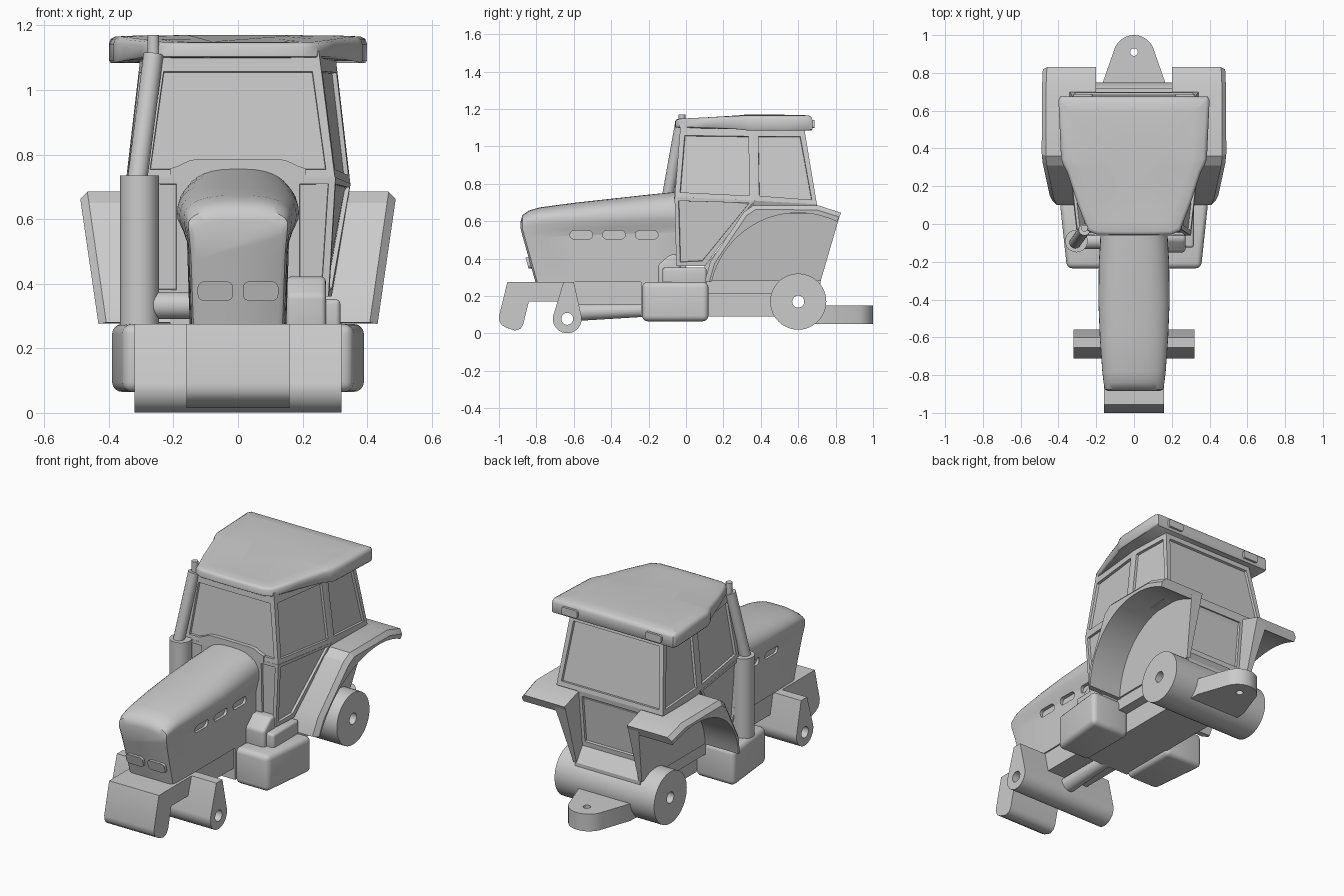
import bpy, bmesh, math
from mathutils import Vector

cube = bpy.data.objects.get("Cube")
if cube:
    bpy.data.objects.remove(cube)

grey = bpy.data.materials.new("plain_grey")
grey.use_nodes = True
grey.diffuse_color = (0.6, 0.6, 0.6, 1)
grey.node_tree.nodes["Principled BSDF"].inputs["Base Color"].default_value = (0.6, 0.6, 0.6, 1)


def loft(name, rings, panels=None, margin=0.03, depth=-0.014, bevel=0, smooth=0):
    """Skin closed rings, cap both ends, and optionally recess chosen faces."""
    bm = bmesh.new()
    rows = [[bm.verts.new(p) for p in ring] for ring in rings]
    n = len(rows[0])
    for a, b in zip(rows, rows[1:]):
        for i in range(n):
            j = (i + 1) % n
            bm.faces.new((a[i], a[j], b[j], b[i]))
    bm.faces.new(rows[0])
    bm.faces.new(rows[-1])
    bmesh.ops.recalc_face_normals(bm, faces=bm.faces)
    if panels:
        bm.normal_update()
        chosen = [f for f in bm.faces if panels(f.calc_center_median(), f.normal)]
        bmesh.ops.inset_individual(bm, faces=chosen, thickness=margin, depth=0)
        bmesh.ops.inset_individual(bm, faces=chosen, thickness=0.002, depth=depth)
    mesh = bpy.data.meshes.new(name)
    bm.to_mesh(mesh)
    bm.free()
    ob = bpy.data.objects.new(name, mesh)
    bpy.context.collection.objects.link(ob)
    mesh.materials.append(grey)
    bpy.context.view_layer.objects.active = ob
    for o in bpy.context.selected_objects:
        o.select_set(False)
    ob.select_set(True)
    if bevel:
        mod = ob.modifiers.new("rounding", 'BEVEL')
        mod.width, mod.segments, mod.limit_method = bevel, 4, 'ANGLE'
        bpy.ops.object.modifier_apply(modifier=mod.name)
    if smooth or bevel:
        bpy.ops.object.shade_smooth_by_angle(angle=math.radians(smooth or 35))
    return ob


def prism(name, pts, axis, lo, hi, **kw):
    """Extrude a 2D outline along x, y or z."""
    def at(p, t):
        return {'x': (t, p[0], p[1]), 'y': (p[0], t, p[1]), 'z': (p[0], p[1], t)}[axis]
    return loft(name, [[at(p, t) for p in pts] for t in (lo, hi)], **kw)


def box(name, x, y, z, **kw):
    return prism(name, [(x[0], y[0]), (x[1], y[0]), (x[1], y[1]), (x[0], y[1])], 'z', *z, **kw)


def arc(cx, cy, r, a0, a1, n):
    steps = [math.radians(a0 + (a1 - a0) * i / n) for i in range(n + 1)]
    return [(cx + r * math.cos(a), cy + r * math.sin(a)) for a in steps]


def circle(cx, cy, r, n=32):
    return arc(cx, cy, r, 0, 360, n)[:-1]


def capsule(cx, cy, w, h, r):
    pts = []
    for sx, sy, a in ((1, 1, 0), (-1, 1, 90), (-1, -1, 180), (1, -1, 270)):
        pts += arc(cx + sx * (w - r), cy + sy * (h - r), r, a, a + 90, 5)
    return pts


def tube(name, p, q, r, r_end=None):
    p, q = Vector(p), Vector(q)
    rot = (q - p).to_track_quat('Z', 'Y')
    rings = [[c + rot @ Vector((u, v, 0)) for u, v in circle(0, 0, k, 24)]
             for c, k in ((p, r), (q, r_end or r))]
    return loft(name, rings, smooth=40)


def cut(ob, cutter):
    mod = ob.modifiers.new("cut", 'BOOLEAN')
    mod.object, mod.solver = cutter, 'EXACT'
    bpy.context.view_layer.objects.active = ob
    bpy.ops.object.modifier_apply(modifier=mod.name)
    bpy.data.objects.remove(cutter)


# Bonnet: sections with a rounded top, a shoulder and a narrower waist
sections = []
for y, top, drop, w, low, lean in (
        (-0.885, 0.595, 0.03, 0.138, 0.132, 1), (-0.875, 0.632, 0.05, 0.154, 0.146, 1),
        (-0.84, 0.657, 0.06, 0.161, 0.152, 0.85), (-0.78, 0.674, 0.07, 0.168, 0.153, 0.6),
        (-0.6, 0.698, 0.085, 0.181, 0.156, 0), (-0.4, 0.72, 0.10, 0.189, 0.158, 0),
        (-0.2, 0.742, 0.115, 0.186, 0.158, 0), (0.0, 0.762, 0.13, 0.174, 0.156, 0)):
    sh = top - drop
    half = [(low - 0.008, 0.275), (low, sh - 0.09), (low + (w - low) * 0.4, sh - 0.055),
            (w * 0.99, sh - 0.02)]
    for i in range(9):
        a = math.radians(90 * i / 9)
        half.append((w * math.cos(a) ** 0.75, sh + drop * math.sin(a) ** 0.9))
    pts = half + [(0, top)] + [(-x, z) for x, z in reversed(half)]
    sections.append([(x, y + max(0, 0.56 - z) * 0.28 * lean, z) for x, z in pts])
bonnet = loft("bonnet", sections, smooth=40)
for s in (-1, 1):
    for y in (-0.56, -0.385, -0.21):
        cut(bonnet, prism("vent_cutter", capsule(y, 0.527, 0.06, 0.022, 0.02), 'x',
                          s * 0.142, s * 0.25))
    lamp = capsule(s * 0.07, 0.377, 0.055, 0.03, 0.02)
    loft("headlight", [[(x, y - 0.28 * (z - 0.377), z) for x, z in lamp] for y in (-0.85, -0.8)],
         smooth=35)

# Cowl where the bonnet meets the windscreen
cowl = [(-0.21, 0.72), (0.21, 0.72), (0.21, 0.757), (0.185, 0.765), (0.15, 0.782), (0.12, 0.787)]
prism("cowl", cowl + [(-x, z) for x, z in reversed(cowl[2:])], 'y', -0.064, 0.0)


# Upper cab with recessed windows
def cab_ring(front, mid, rear):
    right = [front, mid, rear]
    return right + [(-x, y, z) for x, y, z in reversed(right)]


loft("cab_upper", [
    cab_ring((0.25, -0.01, 0.66), (0.31, 0.365, 0.64), (0.33, 0.68, 0.64)),
    cab_ring((0.30, -0.06, 0.73), (0.348, 0.365, 0.71), (0.342, 0.70, 0.69)),
    cab_ring((0.255, -0.032, 1.085), (0.305, 0.36, 1.08), (0.30, 0.635, 1.08)),
    cab_ring((0.25, -0.03, 1.12), (0.30, 0.36, 1.14), (0.295, 0.63, 1.14))],
    panels=lambda c, n: 0.75 < c.z < 1.0 and abs(n.z) < 0.6, margin=0.037)

# Lower cab with door and front panels
rings = []
for s, k in ((-1, 1), (-1, 0), (1, 0), (1, 1)):
    rings.append([(s * (x if k else 0.17), y, z) for x, y, z in (
        (0.28, -0.052, 0.36), (0.29, 0.1, 0.36), (0.349, 0.365, 0.71), (0.302, -0.061, 0.73))])
loft("cab_lower", rings, margin=0.03,
     panels=lambda c, n: abs(n.x) > 0.7 or (n.y < -0.7 and abs(c.x) > 0.17))

# Roof: flared outline, rounded rim
outline = [(0.10, -0.058), (0.20, -0.055), (0.245, -0.035), (0.30, 0.11), (0.354, 0.275),
           (0.373, 0.31), (0.386, 0.345), (0.393, 0.5), (0.40, 0.655), (0.39, 0.675), (0.15, 0.675)]
outline += [(-x, y) for x, y in reversed(outline)]


def roof_ring(scale, h):
    ring = []
    for x, y in outline:
        low = 1.1 - 0.016 * min(max((y - 0.2) / 0.14, 0), 1)
        high = 1.15 + 0.02 * min(max((y + 0.06) / 0.4, 0), 1)
        ring.append((x * scale, 0.3 + (y - 0.3) * scale, low + (high - low) * h))
    return ring


loft("roof", [roof_ring(0.985, 0), roof_ring(1, 0.08), roof_ring(1, 0.68), roof_ring(0.985, 0.86),
              roof_ring(0.95, 0.95), roof_ring(0.8, 0.98), roof_ring(0.4, 1)], smooth=45)
for s in (-1, 1):
    prism("rear_work_light", capsule(s * 0.27, 1.12, 0.05, 0.022, 0.01), 'y', 0.66, 0.688)

# Rear body with recessed lower window
prism("rear_body", [(0.1, 0.21), (0.1, 0.36), (0.36, 0.67), (0.70, 0.69), (0.665, 0.36),
                    (0.72, 0.28), (0.72, 0.21)], 'x', -0.21, 0.21,
      panels=lambda c, n: n.y > 0.8 and c.z > 0.4, margin=0.04)

# Fenders: arch around the axle with a chamfered outer edge, and inner wheel walls
outer = [(0.83, 0.645), (0.705, 0.685), (0.36, 0.685), (0.31, 0.65), (0.13, 0.385), (0.10, 0.28)]
arch = arc(0.6, 0.17, 0.475, 167, 64, 18)
hub = Vector((0.6, 0.17))
shrunk = []
for p in outer:
    d = hub - Vector(p)
    shrunk.append(tuple(Vector(p) + d.normalized() * 0.025))


def lean_x(z, base):
    return base + (z - 0.28) * 0.145


for s in (-1, 1):
    loft("fender", [
        [(s * 0.2, y, z) for y, z in outer + arch],
        [(s * lean_x(z, 0.408), y, z) for y, z in outer + arch],
        [(s * lean_x(z, 0.433), y, z) for y, z in shrunk + arch]], smooth=20)
    wall = [(0.12, 0.28), (0.15, 0.385), (0.37, 0.66), (0.705, 0.66), (0.822, 0.63), (0.72, 0.28)]
    loft("wheel_wall", [[(s * 0.2, y, z) for y, z in wall],
                        [(s * lean_x(z, 0.22), y, z) for y, z in wall]])

# Chassis, drive shaft and rear axle
box("chassis", (-0.15, 0.15), (-0.24, 0.5), (0.09, 0.3))
box("engine_base", (-0.14, 0.14), (-0.6, -0.2), (0.155, 0.29))
tube("drive_shaft", (0, -0.58, 0.113), (0, -0.2, 0.125), 0.046, 0.035)
axle = prism("rear_axle", circle(0.6, 0.17, 0.15, 48), 'x', -0.32, 0.32, smooth=35)
cut(axle, prism("axle_hole", circle(0.6, 0.17, 0.032), 'x', -0.5, 0.5))

# Front axle: tapered block with a round lower end
front = prism("front_axle", [(-0.60, 0.275), (-0.655, 0.275)] + arc(-0.635, 0.078, 0.077, 170, 370, 20),
              'x', -0.32, 0.32, smooth=35)
cut(front, prism("front_axle_hole", circle(-0.635, 0.078, 0.032), 'x', -0.5, 0.5))

# Front weight
prism("front_weight", [(-0.955, 0.275), (-0.62, 0.275), (-0.62, 0.17), (-0.84, 0.17), (-0.87, 0.05),
                       (-0.885, 0.025), (-0.915, 0.015), (-0.96, 0.03), (-0.985, 0.045),
                       (-0.997, 0.065), (-1.0, 0.09)], 'x', -0.16, 0.16, smooth=50)

# Rear drawbar with pin hole
bar = prism("drawbar", [(-0.17, 0.65), (0.17, 0.65), (0.165, 0.75)] + arc(0, 0.89, 0.11, 15, 165, 18)
            + [(-0.165, 0.75)], 'z', 0.05, 0.15, smooth=35)
cut(bar, prism("pin_hole", circle(0, 0.91, 0.02), 'z', 0, 0.3))

# Side tanks
for s in (-1, 1):
    prism("side_tank", [(s * 0.14, -0.235), (s * 0.355, -0.235), (s * 0.393, 0.12), (s * 0.14, 0.12)],
          'z', 0.065, 0.275, bevel=0.03)

# Step and battery box on the left
prism("battery_box", [(-0.15, 0.26), (-0.03, 0.26), (-0.03, 0.422), (-0.085, 0.422), (-0.15, 0.365)],
      'x', 0.15, 0.272, bevel=0.015)
box("cab_step", (0.15, 0.317), (-0.125, 0.11), (0.26, 0.352), bevel=0.015)

# Exhaust on the right
tube("muffler", (-0.305, -0.09, 0.27), (-0.305, -0.09, 0.735), 0.06)
tube("exhaust_pipe", (-0.312, -0.1, 0.72), (-0.262, -0.03, 1.11), 0.031)
tube("exhaust_tip", (-0.262, -0.022, 1.09), (-0.262, -0.022, 1.17), 0.018)
tube("exhaust_elbow", (-0.3, -0.09, 0.333), (-0.12, -0.09, 0.333), 0.042)
